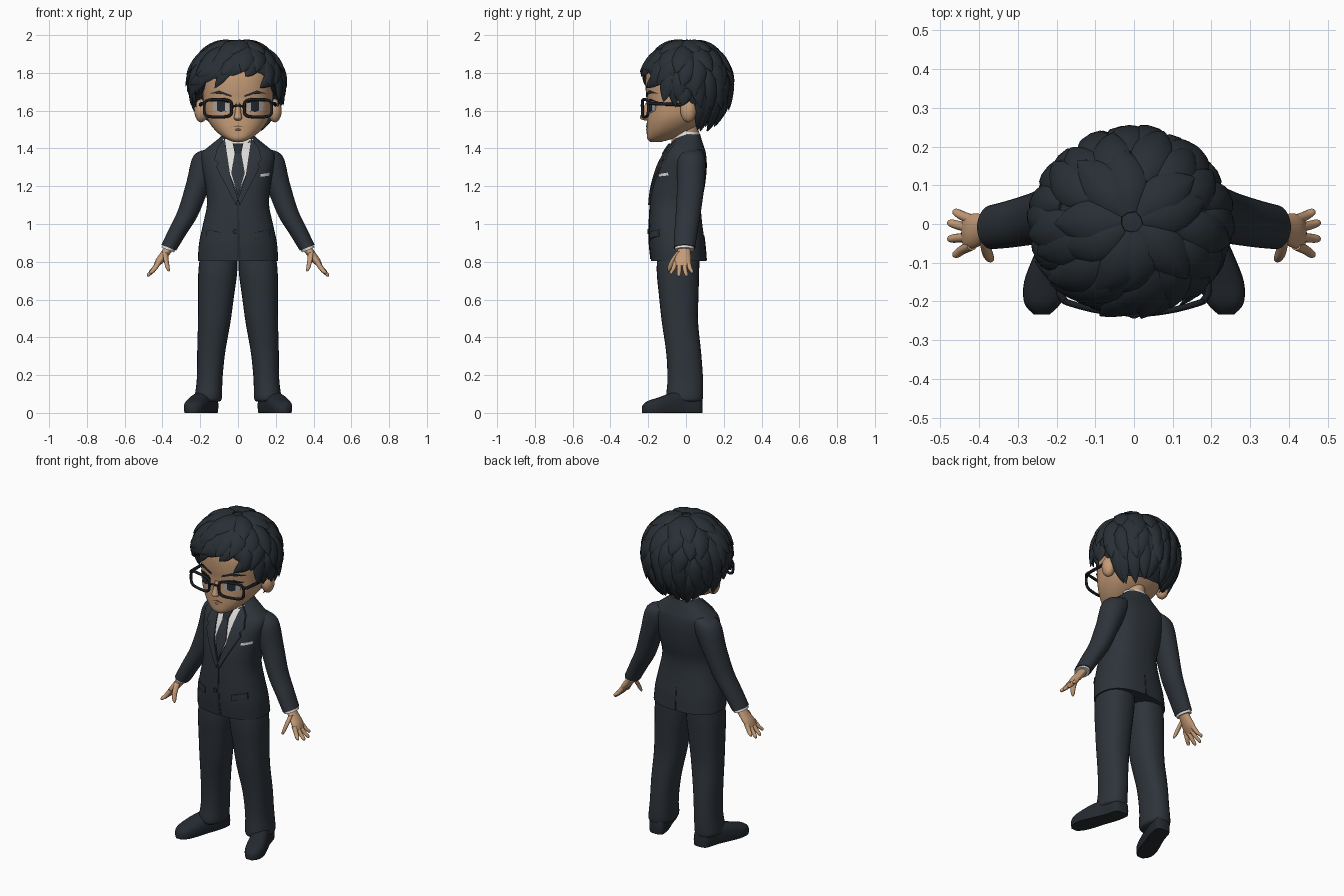
import bpy, bmesh, math, random
from mathutils import Vector
from mathutils.bvhtree import BVHTree

if "Cube" in bpy.data.objects:
    bpy.data.objects.remove(bpy.data.objects["Cube"])

random.seed(4)


def material(name, r, g, b):
    m = bpy.data.materials.new(name)
    m.diffuse_color = (r, g, b, 1)
    m.use_nodes = True
    m.node_tree.nodes["Principled BSDF"].inputs["Base Color"].default_value = m.diffuse_color
    return m


SUIT = material("charcoal suit", 0.027, 0.034, 0.043)
TRIM = material("dark suit trim", 0.018, 0.023, 0.030)
HAIR = material("black hair", 0.021, 0.028, 0.035)
SKIN = material("tan skin", 0.56, 0.33, 0.185)
LIP = material("brown mouth", 0.20, 0.10, 0.06)
WHITE = material("white shirt", 0.72, 0.70, 0.68)
EYE = material("grey eye", 0.42, 0.40, 0.38)
BLACK = material("black frame", 0.010, 0.012, 0.016)


def finish(name, bm, mat, angle=50):
    me = bpy.data.meshes.new(name)
    bm.to_mesh(me)
    bm.free()
    me.materials.append(mat)
    ob = bpy.data.objects.new(name, me)
    bpy.context.collection.objects.link(ob)
    bpy.ops.object.select_all(action='DESELECT')
    ob.select_set(True)
    bpy.context.view_layer.objects.active = ob
    bpy.ops.object.shade_smooth_by_angle(angle=math.radians(angle))
    return ob


def spline(a, b, c, d, t):
    return 0.5 * (2 * b + (c - a) * t + (2 * a - 5 * b + 4 * c - d) * t * t
                  + (3 * b - a - 3 * c + d) * t ** 3)


def add_loft(bm, rings, n=28, p=2.0, steps=4, floor=None):
    """Rings are (centre, u axis, v axis), smoothly interpolated and capped."""
    rings = [tuple(Vector(v) for v in r) for r in rings]
    full = []
    for i in range(len(rings) - 1):
        q = [rings[max(0, min(len(rings) - 1, i + k))] for k in (-1, 0, 1, 2)]
        for s in range(steps):
            full.append([spline(*[r[j] for r in q], s / steps) for j in range(3)])
    full.append(rings[-1])
    loops = []
    for c, u, v in full:
        loop = []
        for k in range(n):
            a = 2 * math.pi * k / n
            ca, sa = math.cos(a), math.sin(a)
            co = c + u * math.copysign(abs(ca) ** (2 / p), ca) + v * math.copysign(abs(sa) ** (2 / p), sa)
            if floor is not None:
                co.z = max(co.z, floor)
            loop.append(bm.verts.new(co))
        loops.append(loop)
    faces = [bm.faces.new(loops[0]), bm.faces.new(loops[-1])]
    for a, b in zip(loops, loops[1:]):
        for k in range(n):
            faces.append(bm.faces.new((a[k], a[(k + 1) % n], b[(k + 1) % n], b[k])))
    bmesh.ops.recalc_face_normals(bm, faces=faces)


def loft(name, rings, mat, **kw):
    bm = bmesh.new()
    add_loft(bm, rings, **kw)
    return finish(name, bm, mat)


def level(z, front, back, rx, cx=0):
    return ((cx, (front + back) / 2, z), (rx, 0, 0), (0, (back - front) / 2, 0))


def ball(name, loc, size, mat):
    bm = bmesh.new()
    bmesh.ops.create_uvsphere(bm, u_segments=20, v_segments=12, radius=1)
    for v in bm.verts:
        v.co = Vector(v.co[i] * size[i] + loc[i] for i in range(3))
    return finish(name, bm, mat)


def tree(ob):
    return BVHTree.FromPolygons([v.co for v in ob.data.vertices],
                                [p.vertices[:] for p in ob.data.polygons])


def plate(name, bvh, outline, mat, lift=0.004, side=1):
    """Thin patch with an x-z outline, laid on the surface (side 1 = front)."""
    pts = []
    for (x0, z0), (x1, z1) in zip(outline, outline[1:] + outline[:1]):
        pts += [(x0 + (x1 - x0) * k / 5, z0 + (z1 - z0) * k / 5) for k in range(5)]
    cx = sum(p[0] for p in pts) / len(pts)
    cz = sum(p[1] for p in pts) / len(pts)

    def put(x, z, off):
        hit = bvh.ray_cast(Vector((x, -side, z)), Vector((0, side, 0)))[0]
        if hit is None:
            hit = bvh.find_nearest(Vector((x, -0.1 * side, z)))[0]
        return bm.verts.new(hit - Vector((0, off * side, 0)))
    bm = bmesh.new()
    mid = put(cx, cz, lift)
    rows = [[put(cx + (x - cx) * s, cz + (z - cz) * s, off) for x, z in pts]
            for s, off in ((.25, lift), (.5, lift), (.75, lift), (1, lift), (1.001, -.002))]
    n = len(pts)
    for k in range(n):
        j = (k + 1) % n
        bm.faces.new((mid, rows[0][k], rows[0][j]))
        for a, b in zip(rows, rows[1:]):
            bm.faces.new((a[k], b[k], b[j], a[j]))
    bmesh.ops.recalc_face_normals(bm, faces=bm.faces)
    if sum(f.normal.y * f.calc_area() for f in bm.faces) * side > 0:
        bmesh.ops.reverse_faces(bm, faces=bm.faces)
    return finish(name, bm, mat, 35)


def wire(name, points, radius, mat, cyclic=False):
    cu = bpy.data.curves.new(name, 'CURVE')
    cu.dimensions = '3D'
    cu.bevel_depth, cu.bevel_resolution, cu.use_fill_caps = radius, 2, True
    sp = cu.splines.new('POLY')
    sp.points.add(len(points) - 1)
    for p, co in zip(sp.points, points):
        p.co = (*co, 1)
    sp.use_cyclic_u = cyclic
    cu.materials.append(mat)
    ob = bpy.data.objects.new(name, cu)
    bpy.context.collection.objects.link(ob)
    bpy.ops.object.select_all(action='DESELECT')
    ob.select_set(True)
    bpy.context.view_layer.objects.active = ob
    bpy.ops.object.convert(target='MESH')


# Head, neck and jacket body
head = loft("head", [level(*r) for r in (
    (1.435, -.19, -.13, .025), (1.452, -.205, -.07, .065), (1.485, -.208, 0, .11), (1.53, -.208, .07, .148),
    (1.58, -.206, .12, .172), (1.65, -.206, .16, .184), (1.72, -.214, .18, .188), (1.80, -.21, .19, .185),
    (1.88, -.17, .16, .15), (1.93, -.08, .08, .07))], SKIN, n=40, p=2.3)
loft("neck", [level(1.40, -.08, .06, .06), level(1.56, -.07, .07, .06)], SKIN)
loft("shirt_collar", [level(1.40, -.085, .085, .088), level(1.455, -.065, .078, .085),
                      level(1.492, -.05, .068, .074)], WHITE)
jacket = loft("jacket", [level(*r) for r in (
    (.805, -.185, .108, .213), (.90, -.195, .10, .206), (1.0, -.195, .086, .185), (1.10, -.19, .08, .165),
    (1.20, -.178, .10, .172), (1.30, -.15, .11, .19), (1.37, -.115, .106, .195), (1.41, -.09, .095, .155),
    (1.45, -.06, .082, .105), (1.475, -.035, .075, .08))], SUIT, n=40, p=2.4)

# Shirt front, tie, lapels, pockets and buttons
body, face = tree(jacket), tree(head)
plate("shirt_front", body, [(-.08, 1.45), (.08, 1.45), (.045, 1.27), (0, 1.16), (-.045, 1.27)], WHITE, .004)
plate("tie_blade", body, [(-.015, 1.39), (.015, 1.39), (.036, 1.27), (0, 1.15), (-.036, 1.27)], SUIT, .009)
plate("tie_knot", body, [(-.028, 1.425), (.028, 1.425), (.016, 1.37), (-.016, 1.37)], TRIM, .014)
plate("button", body, [(.014 * math.cos(a * .785) - .015, .96 + .014 * math.sin(a * .785)) for a in range(8)], TRIM, .008)
plate("pocket_square", body, [(.12, 1.25), (.168, 1.256), (.168, 1.272), (.15, 1.268), (.12, 1.264)], WHITE, .005)
plate("front_opening", body, [(-.004, 1.10), (.004, 1.10), (.014, .815), (-.004, .815)], TRIM, .003)
plate("back_vent", body, [(-.003, .94), (.003, .94), (.006, .81), (-.006, .81)], TRIM, .003, -1)

for s, tag in ((1, "left"), (-1, "right")):
    def m(pts):
        return [(s * x, z) for x, z in pts]
    plate("lapel_" + tag, body, m([(.07, 1.452), (.11, 1.405), (.125, 1.34), (.10, 1.335), (.115, 1.30),
                                   (.01, 1.10), (0, 1.13), (.04, 1.25)]), SUIT, .011)
    plate("pocket_flap_" + tag, body, m([(.09, .955), (.165, .97), (.17, .935), (.09, .92)]), SUIT, .008)

    # Sleeve, cuff and hand
    def across(c, ru, rv):
        return ((s * c[0], c[1], c[2]), (s * .93 * ru, 0, .37 * ru), (0, rv, 0))
    loft("sleeve_" + tag, [across(*r) for r in (
        ((.12, .03, 1.385), .035, .055), ((.165, .028, 1.335), .075, .075), ((.215, .025, 1.20), .062, .072),
        ((.265, .012, 1.06), .054, .066), ((.32, 0, .96), .047, .061), ((.366, -.008, .875), .042, .057))], SUIT)
    loft("cuff_" + tag, [across((.355, -.008, .895), .036, .05), across((.372, -.008, .863), .036, .051)], WHITE)
    loft("palm_" + tag, [across(*r) for r in (
        ((.36, -.008, .88), .024, .032), ((.385, -.012, .845), .023, .037), ((.415, -.018, .805), .021, .045),
        ((.435, -.022, .777), .012, .042))], SKIN, n=20)
    for i, (y, tip, x, z) in enumerate(((.012, .03, .465, .74), (-.011, .002, .478, .722),
                                        (-.034, -.038, .478, .722), (-.055, -.078, .465, .735))):
        loft(f"finger_{i + 1}_{tag}", [across((.418, y, .80), .014, .013),
             across(((.42 + x) / 2, (y + tip) / 2, (.79 + z) / 2), .013, .012),
             across((x - .006, tip, z + .01), .010, .010), across((x, tip, z), .004, .004)], SKIN, n=12)
    loft("thumb_" + tag, [across((.385, -.035, .85), .016, .018), across((.38, -.07, .805), .015, .015),
                          across((.372, -.088, .765), .012, .011), across((.368, -.092, .75), .004, .004)], SKIN, n=12)

    # Trouser leg and shoe
    loft("trouser_leg_" + tag, [level(z, f, b, rx, s * cx) for z, f, b, rx, cx in (
        (.87, -.15, .07, .095, .10), (.75, -.155, .07, .103, .107), (.62, -.143, .066, .095, .116),
        (.48, -.128, .064, .086, .126), (.32, -.105, .08, .074, .142), (.18, -.098, .09, .068, .15),
        (.08, -.105, .09, .072, .157), (.06, -.09, .08, .06, .157))], SUIT, p=2.3)
    loft("shoe_" + tag, [((s * x, y, h * .35), (w, 0, 0), (0, 0, h * .65)) for y, x, w, h in (
        (.088, .15, .025, .06), (.07, .152, .048, .10), (0, .168, .054, .12), (-.08, .20, .058, .105),
        (-.15, .224, .06, .08), (-.205, .236, .047, .062), (-.234, .238, .02, .035))],
        TRIM, p=2.6, floor=0)

    # Ear, eye, brow and glasses
    ball("ear_" + tag, (s * .195, .012, 1.60), (.036, .042, .062), SKIN)
    plate("eye_" + tag, face, m([(.045, 1.60), (.055, 1.645), (.10, 1.655), (.137, 1.64), (.13, 1.60), (.09, 1.587)]), EYE, .003)
    plate("iris_" + tag, face, m([(.068, 1.60), (.068, 1.65), (.11, 1.65), (.11, 1.60), (.09, 1.592)]), TRIM, .005)
    plate("eyelid_" + tag, face, m([(.042, 1.637), (.06, 1.654), (.10, 1.662), (.145, 1.647), (.10, 1.649), (.06, 1.642)]), BLACK, .007)
    plate("brow_" + tag, face, m([(.035, 1.682), (.10, 1.707), (.155, 1.69), (.10, 1.695), (.035, 1.672)]), HAIR, .005)
    rim = []
    for k in range(28):
        a = 2 * math.pi * k / 28
        ca, sa = math.cos(a), math.sin(a)
        x = .106 + .073 * math.copysign(abs(ca) ** .5, ca)
        rim.append((s * x, -.232 + 1.0 * x * x, 1.613 + .046 * math.copysign(abs(sa) ** .5, sa)))
    wire("glasses_rim_" + tag, rim, .008, BLACK, True)
    wire("glasses_temple_" + tag, [(s * .178, -.20, 1.638), (s * .192, -.18, 1.638), (s * .20, .01, 1.63)], .009, BLACK)

wire("glasses_bridge", [(-.034, -.23, 1.622), (0, -.236, 1.628), (.034, -.23, 1.622)], .006, BLACK)
loft("nose", [level(1.548, -.22, -.19, .012), level(1.56, -.244, -.19, .022),
              level(1.585, -.236, -.19, .017), level(1.64, -.214, -.19, .01)], SKIN, n=16)
plate("mouth", face, [(-.038, 1.512), (0, 1.522), (.038, 1.512), (0, 1.515)], LIP, .003)
ball("lower_lip", (0, -.2, 1.50), (.022, .012, .007), SKIN)

# Hair: a skull cap plus overlapping pointed locks flowing from the crown
def hairline(th):
    a = abs((th + 180) % 360 - 180)
    knots = [(0, 74), (35, 78), (50, 90), (62, 104), (95, 110), (108, 142), (180, 146)]
    for (a0, p0), (a1, p1) in zip(knots, knots[1:]):
        if a <= a1:
            return p0 + (p1 - p0) * (a - a0) / (a1 - a0)


def scalp(th, ph, r=1.0):
    t, p = math.radians(th), math.radians(ph)
    low = .218 if ph < 90 else .275
    return Vector((.245 * math.sin(t) * math.sin(p) * r - .006, -.232 * math.cos(t) * math.sin(p) * r + .005,
                   1.748 + low * math.cos(p) * r))


bm = bmesh.new()
grid = [[bm.verts.new(scalp(i * 7.5, 1 + (hairline(i * 7.5) - 3) * j / 14)) for i in range(48)] for j in range(15)]
grid.append([bm.verts.new(scalp(i * 7.5, hairline(i * 7.5) - 3, .76)) for i in range(48)])
for a, b in zip(grid, grid[1:]):
    for i in range(48):
        bm.faces.new((a[i], b[i], b[(i + 1) % 48], a[(i + 1) % 48]))
bm.faces.new(grid[0])
bmesh.ops.recalc_face_normals(bm, faces=bm.faces)
finish("hair_cap", bm, HAIR)

bm = bmesh.new()


def lock(th, p0, p1, twist, width, flick):
    pts = [scalp(th + twist * t * t, p0 + (p1 - p0) * t, 1.0 + flick * t ** 3) for t in (0, .2, .4, .6, .8, .93, 1)]
    rings = []
    for i, c in enumerate(pts):
        along = (pts[min(i + 1, 6)] - pts[max(i - 1, 0)]).normalized()
        out = (c - Vector((0, 0, 1.748))).normalized()
        w = width * (.4, .8, 1, .95, .65, .28, .02)[i]
        rings.append((c, along.cross(out).normalized() * w, out * (w * .4)))
    add_loft(bm, rings, n=8, steps=2)


for count, p0, p1, width in ((9, 6, 52, .055), (14, 28, 76, .052), (18, 50, 98, .045), (20, 74, 120, .04), (22, 96, 146, .036)):
    for k in range(count):
        th = 360 * (k + random.uniform(.2, .8)) / count
        front = math.cos(math.radians(th))
        end = min(p1 + random.uniform(-5, 5), hairline(th) + 5)
        if end - p0 > 16:
            lock(th, p0, end, -22 * max(front, 0) + random.uniform(-9, 9), width, random.uniform(.05, .12))
# Swept fringe and sideburns
for th, p0, p1, tw, w in ((14, 35, 80, -45, .05), (4, 48, 84, -38, .045), (-10, 50, 96, -18, .035), (-22, 48, 92, -30, .045),
                          (22, 36, 82, 22, .045), (32, 45, 90, 20, .04), (-40, 55, 102, -22, .04),
                          (70, 75, 118, 4, .03), (-70, 75, 118, -4, .03)):
    lock(th, p0, p1, tw, w, .03)
finish("hair_locks", bm, HAIR)
